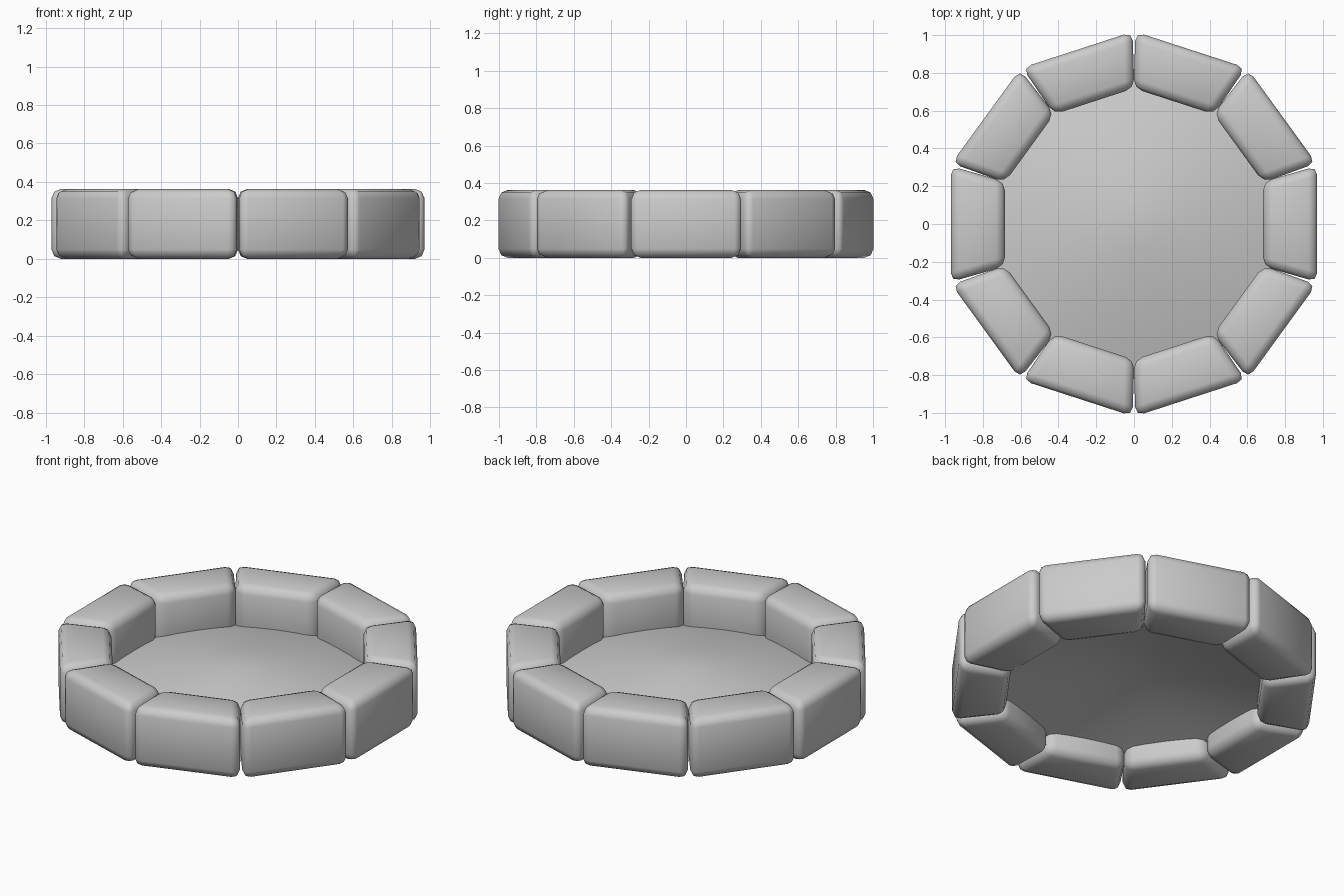
import bpy, bmesh, math
from mathutils import Matrix

cube = bpy.data.objects.get("Cube")
if cube:
    bpy.data.objects.remove(cube, do_unlink=True)

STONES = 10
HEIGHT = 0.363
INNER, OUTER = 0.683, 0.97              # flat faces of the ring
INNER_HALF, OUTER_HALF = 0.224, 0.307   # half widths of one stone
BEVEL = 0.048

grey = bpy.data.materials.new("stone grey")
grey.use_nodes = True
grey.diffuse_color = (0.6, 0.6, 0.6, 1)
grey.node_tree.nodes["Principled BSDF"].inputs["Base Color"].default_value = (0.6, 0.6, 0.6, 1)


def add_object(name, bm, angle):
    """Turn a bmesh into a smooth shaded object."""
    mesh = bpy.data.meshes.new(name)
    bm.to_mesh(mesh)
    bm.free()
    mesh.materials.append(grey)
    obj = bpy.data.objects.new(name, mesh)
    bpy.context.collection.objects.link(obj)
    bpy.ops.object.select_all(action="DESELECT")
    bpy.context.view_layer.objects.active = obj
    obj.select_set(True)
    bpy.ops.object.shade_smooth_by_angle(angle=math.radians(angle))


def add_stone(index):
    """One tapered block with rounded edges, turned into its place."""
    bm = bmesh.new()
    outline = [(INNER, -INNER_HALF), (OUTER, -OUTER_HALF),
               (OUTER, OUTER_HALF), (INNER, INNER_HALF)]
    base = bm.faces.new([bm.verts.new((x, y, 0)) for x, y in outline])
    top = bmesh.ops.extrude_face_region(bm, geom=[base])["geom"]
    for v in top:
        if isinstance(v, bmesh.types.BMVert):
            v.co.z = HEIGHT
    bmesh.ops.recalc_face_normals(bm, faces=bm.faces)
    bmesh.ops.bevel(bm, geom=bm.edges[:], offset=BEVEL, segments=2,
                    profile=0.5, affect="EDGES")
    turn = Matrix.Rotation(math.tau * index / STONES, 4, "Z")
    bmesh.ops.transform(bm, matrix=turn, verts=bm.verts)
    add_object(f"ring_stone_{index + 1}", bm, 60)


# Ring of stones
for i in range(STONES):
    add_stone(i)

# Floor: a shallow dome whose rim is hidden inside the stones
FLOOR_RADIUS, RINGS, SIDES = 0.8, 6, 40
bm = bmesh.new()
apex = bm.verts.new((0, 0, 0.25))
inside = None
for k in range(1, RINGS + 1):
    r = FLOOR_RADIUS * k / RINGS
    z = 0.25 - 0.125 * (r / 0.7) ** 1.5
    ring = [bm.verts.new((r * math.cos(math.tau * s / SIDES),
                          r * math.sin(math.tau * s / SIDES), z)) for s in range(SIDES)]
    for s in range(SIDES):
        t = (s + 1) % SIDES
        if inside:
            bm.faces.new((inside[s], ring[s], ring[t], inside[t]))
        else:
            bm.faces.new((apex, ring[s], ring[t]))
    inside = ring
add_object("floor", bm, 60)
